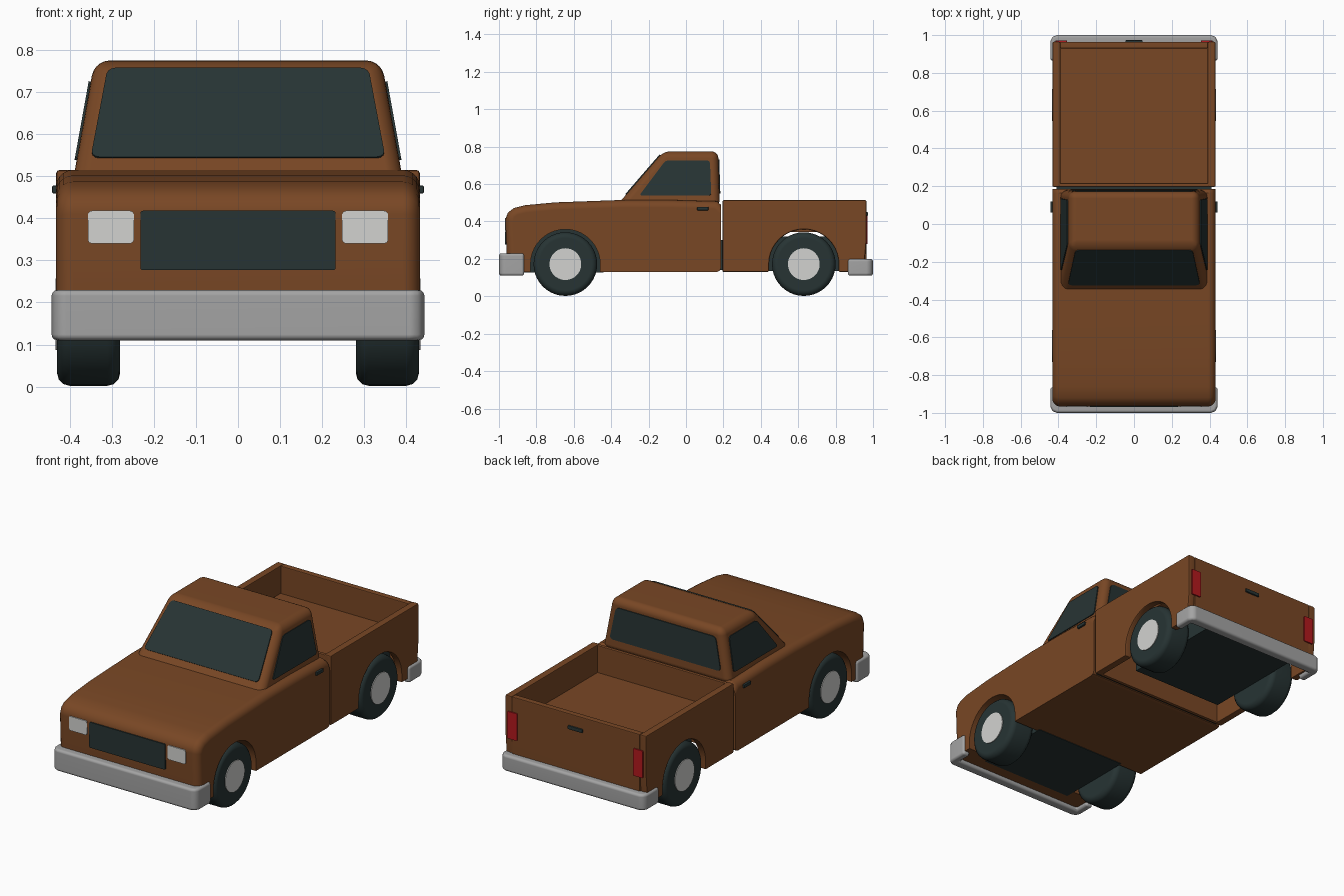
import bpy, bmesh, math
from mathutils import Vector, Matrix

if "Cube" in bpy.data.objects:
    bpy.data.objects.remove(bpy.data.objects["Cube"])


def material(name, rgb):
    m = bpy.data.materials.new(name)
    m.diffuse_color = (*rgb, 1)
    m.use_nodes = True
    m.node_tree.nodes["Principled BSDF"].inputs["Base Color"].default_value = m.diffuse_color
    return m


BROWN = material("brown_paint", (0.19, 0.063, 0.018))
DARK = material("dark_rubber_and_glass", (0.02, 0.034, 0.034))
GREY = material("bumper_grey", (0.37, 0.37, 0.37))
LIGHT = material("light_grey", (0.65, 0.65, 0.63))
RED = material("tail_red", (0.45, 0.01, 0.013))


def finish(name, bm, mat, bevel=0, segments=3):
    bmesh.ops.recalc_face_normals(bm, faces=bm.faces)
    if bevel:
        edges = [e for e in bm.edges if e.calc_face_angle(0) > math.radians(40)]
        bmesh.ops.bevel(bm, geom=edges, offset=bevel, segments=segments,
                        profile=0.5, affect='EDGES')
    me = bpy.data.meshes.new(name)
    bm.to_mesh(me)
    bm.free()
    me.materials.append(mat)
    ob = bpy.data.objects.new(name, me)
    bpy.context.collection.objects.link(ob)
    return ob


def extrude(points, offset):
    """Solid made from a flat outline pushed along offset."""
    bm = bmesh.new()
    face = bm.faces.new([bm.verts.new(p) for p in points])
    new = bmesh.ops.extrude_face_region(bm, geom=[face])["geom"]
    bmesh.ops.translate(bm, vec=offset,
                        verts=[v for v in new if isinstance(v, bmesh.types.BMVert)])
    bmesh.ops.recalc_face_normals(bm, faces=bm.faces)
    return bm


def box(name, lo, hi, mat, bevel=0.006):
    pts = [(lo[0], lo[1], lo[2]), (hi[0], lo[1], lo[2]),
           (hi[0], hi[1], lo[2]), (lo[0], hi[1], lo[2])]
    return finish(name, extrude(pts, (0, 0, hi[2] - lo[2])), mat, bevel, 2)


def plate(name, pts, out, mat, rounding=0.015):
    """Thin plate with rounded corners lying on a surface."""
    bm = bmesh.new()
    face = bm.faces.new([bm.verts.new(p) for p in pts])
    bmesh.ops.bevel(bm, geom=bm.verts[:], offset=rounding, segments=3,
                    profile=0.5, affect='VERTICES')
    outline = [v.co.copy() for v in list(bm.faces)[0].verts]
    bm.faces.ensure_lookup_table()
    n = bm.faces[0].normal.copy()
    bm.faces[0].normal_update()
    n = bm.faces[0].normal.copy()
    bm.free()
    if n.dot(Vector(out)) < 0:
        n.negate()
    return finish(name, extrude([p - n * 0.004 for p in outline], n * 0.009), mat)


def arch(cy, r=0.186, cz=0.172):
    arc = [(cy - r * math.cos(math.pi * i / 20), cz + r * math.sin(math.pi * i / 20))
           for i in range(21)]
    return [(cy - r, 0.13)] + arc + [(cy + r, 0.13)]


FRONT, REAR = -0.645, 0.63

# Hood and lower cab: side outline with wheel arch, rounded along the top
outline = [(-0.955, 0.13)] + arch(FRONT) + [
    (0.165, 0.13), (0.18, 0.136), (0.186, 0.15), (0.186, 0.49), (0.165, 0.508),
    (-0.1, 0.515), (-0.34, 0.515), (-0.7, 0.502), (-0.86, 0.487), (-0.92, 0.472),
    (-0.952, 0.448), (-0.966, 0.41)]
bm = extrude([(-0.432, y, z) for y, z in outline], (0.864, 0, 0))
rim = []
for e in bm.edges:
    a, b = (v.co for v in e.verts)
    if abs(a.x - b.x) < 1e-4 and (min(a.z, b.z) > 0.4 or max(a.y, b.y) < -0.9):
        rim.append(e)
bmesh.ops.bevel(bm, geom=rim, offset=0.04, segments=5, profile=0.5,
                affect='EDGES', clamp_overlap=False)
finish("front_body", bm, BROWN)


# Upper cab: tapered block with rounded edges
def side_x(z):
    return 0.385 - (z - 0.53) * 0.18


def shield_y(z):
    return -0.345 + (z - 0.515) * 0.865


def back_y(z):
    return 0.18 - (z - 0.5) * 0.03


bm = bmesh.new()
bmesh.ops.create_cube(bm, size=2)
for v in bm.verts:
    z = 0.775 if v.co.z > 0 else 0.48
    v.co = (v.co.x * side_x(z), shield_y(z) if v.co.y < 0 else back_y(z), z)
finish("cab_top", bm, BROWN, 0.036, 5)

# Windows
plate("windshield", [(x, shield_y(z), z) for x, z in
                     ((-0.35, 0.543), (0.35, 0.543), (0.31, 0.755), (-0.31, 0.755))],
      (0, -1, 1), DARK, 0.02)
plate("rear_window", [(x, back_y(z), z) for x, z in
                      ((-0.34, 0.55), (0.34, 0.55), (0.305, 0.73), (-0.305, 0.73))],
      (0, 1, 0), DARK, 0.02)
for s, side in ((1, "right"), (-1, "left")):
    plate(side + "_window", [(s * side_x(z), y, z) for y, z in
                             ((-0.25, 0.538), (0.135, 0.538), (0.128, 0.725), (-0.11, 0.725))],
          (s, 0, 0), DARK, 0.015)
    # Door handles
    x = sorted((s * 0.425, s * 0.442))
    box(side + "_door_handle", (x[0], 0.06, 0.459), (x[1], 0.12, 0.478), DARK, 0.004)
    # Headlights and tail lights
    plate(side + "_headlight", [(s * x, -0.964, z) for x, z in
                                ((0.247, 0.34), (0.357, 0.34), (0.357, 0.418), (0.247, 0.418))],
          (0, -1, 0), LIGHT, 0.01)
    plate(side + "_tail_light", [(s * x, 0.966, z) for x, z in
                                 ((0.355, 0.28), (0.415, 0.28), (0.415, 0.43), (0.355, 0.43))],
          (0, 1, 0), RED, 0.006)
    # Bed side walls with wheel arch
    wall = [(0.196, 0.13)] + arch(REAR) + [(0.95, 0.13), (0.965, 0.3), (0.965, 0.515), (0.196, 0.515)]
    finish(side + "_bed_wall", extrude([(s * 0.39, y, z) for y, z in wall], (s * 0.042, 0, 0)),
           BROWN, 0.008, 2)
    # Wheels
    for cy, end in ((FRONT, "front"), (REAR, "rear")):
        for part, r, depth, cx, mat, bev in (("tire", 0.17, 0.15, 0.355, DARK, 0.03),
                                             ("hub", 0.085, 0.02, 0.424, LIGHT, 0.0)):
            bm = bmesh.new()
            bmesh.ops.create_cone(bm, cap_ends=True, segments=40, radius1=r, radius2=r, depth=depth,
                                  matrix=Matrix.Translation((s * cx, cy, 0.172))
                                  @ Matrix.Rotation(math.pi / 2, 4, 'Y'))
            finish(f"{end}_{side}_{part}", bm, mat, bev, 3)

# Grille
plate("grille", [(x, -0.964, z) for x, z in
                 ((-0.232, 0.277), (0.232, 0.277), (0.232, 0.418), (-0.232, 0.418))],
      (0, -1, 0), DARK, 0.006)

# Bed: floor, front wall, tailgate and its handle
box("bed_floor", (-0.395, 0.2, 0.345), (0.395, 0.95, 0.362), BROWN, 0)
box("bed_front_wall", (-0.395, 0.196, 0.13), (0.395, 0.216, 0.512), BROWN, 0.005)
box("tailgate", (-0.392, 0.93, 0.13), (0.392, 0.964, 0.514), BROWN, 0.006)
box("tailgate_handle", (-0.045, 0.955, 0.43), (0.045, 0.973, 0.45), DARK, 0.004)

# Dark underbody
box("front_chassis", (-0.28, -0.88, 0.127), (0.28, -0.44, 0.4), DARK, 0)
box("rear_chassis", (-0.28, 0.35, 0.135), (0.28, 0.935, 0.32), DARK, 0)
box("cab_to_bed_joint", (-0.41, 0.17, 0.14), (0.41, 0.205, 0.3), DARK, 0)

# Wrap-around bumpers
for name, s, top in (("front_bumper", -1, 0.23), ("rear_bumper", 1, 0.2)):
    shape = [(-0.443, 0.865), (-0.443, 0.965), (-0.433, 0.99), (-0.408, 1.0),
             (0.408, 1.0), (0.433, 0.99), (0.443, 0.965), (0.443, 0.865),
             (0.4, 0.865), (0.4, 0.945), (-0.4, 0.945), (-0.4, 0.865)]
    finish(name, extrude([(x, s * y, 0.11) for x, y in shape], (0, 0, top - 0.11)), GREY, 0.014, 3)

# Smooth shading with crisp edges
bpy.ops.object.select_all(action='SELECT')
bpy.context.view_layer.objects.active = bpy.context.scene.objects[0]
bpy.ops.object.shade_smooth_by_angle(angle=math.radians(35))
for ob in bpy.context.scene.objects:
    ob.modifiers.new("weighted_normals", 'WEIGHTED_NORMAL').keep_sharp = True
